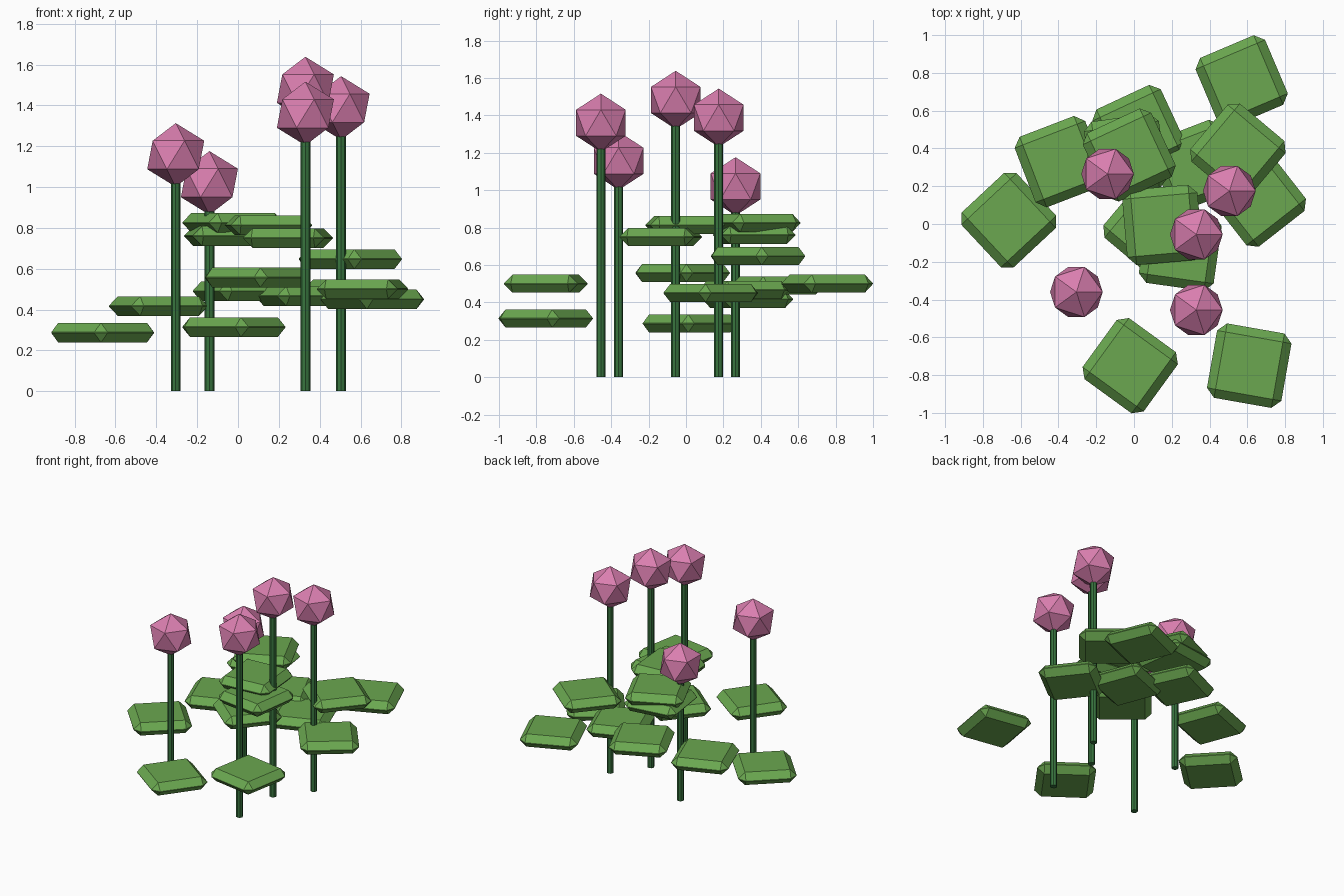
import bpy
import math

cube = bpy.data.objects.get("Cube")
if cube:
    bpy.data.objects.remove(cube, do_unlink=True)


def make_material(name, color):
    mat = bpy.data.materials.new(name)
    mat.use_nodes = True
    mat.diffuse_color = (*color, 1)
    mat.node_tree.nodes["Principled BSDF"].inputs["Base Color"].default_value = (*color, 1)
    return mat


leaf_green = make_material("leaf_green", (0.145, 0.39, 0.08))
stem_green = make_material("stem_green", (0.04, 0.18, 0.05))
petal_pink = make_material("petal_pink", (0.70, 0.21, 0.43))

LEAF_SIZE, LEAF_THICK = 0.4, 0.096
HEAD_RADIUS, STEM_RADIUS = 0.156, 0.024


def finish(name, mat):
    obj = bpy.context.object
    obj.name = name
    obj.data.materials.append(mat)
    return obj


# Flat square pads with fully chamfered rims
def add_leaf(index, x, y, z, angle):
    bpy.ops.mesh.primitive_cube_add(size=1, location=(x, y, z))
    leaf = finish(f"leaf_{index}", leaf_green)
    for v in leaf.data.vertices:
        v.co.x *= LEAF_SIZE
        v.co.y *= LEAF_SIZE
        v.co.z *= LEAF_THICK
    leaf.rotation_euler.z = math.radians(angle)
    bevel = leaf.modifiers.new("chamfer", 'BEVEL')
    bevel.width = LEAF_THICK * 0.48
    bevel.segments = 1
    bevel.limit_method = 'NONE'


# Tall thin stem topped by a faceted blossom
def add_flower(index, x, y, z):
    bpy.ops.mesh.primitive_cylinder_add(vertices=8, radius=STEM_RADIUS, depth=z,
                                        location=(x, y, z / 2))
    finish(f"stem_{index}", stem_green)
    bpy.ops.mesh.primitive_ico_sphere_add(subdivisions=1, radius=HEAD_RADIUS,
                                          location=(x, y, z))
    finish(f"blossom_{index}", petal_pink)


# x, y, z, turn in degrees
leaves = [
    (-0.663, 0.02, 0.287, 43),
    (-0.39, 0.33, 0.417, 21),
    (-0.02, -0.75, 0.314, -36),
    (0.025, 0.49, 0.49, 25),
    (0.09, -0.018, 0.557, 50),
    (0.325, 0.31, 0.466, 21),
    (0.658, 0.132, 0.45, 38),
    (0.61, -0.75, 0.50, -10),
    (0.55, 0.385, 0.647, 50),
    (-0.025, 0.365, 0.825, 25),
    (-0.045, 0.365, 0.76, 8),
    (0.15, -0.005, 0.813, 5),
    (0.245, -0.135, 0.75, -8),
    (0.57, 0.755, 0.50, 23),
]
for i, leaf_spot in enumerate(leaves, 1):
    add_leaf(i, *leaf_spot)

flowers = [
    (-0.305, -0.36, 1.157),
    (-0.14, 0.265, 1.02),
    (0.33, -0.055, 1.482),
    (0.33, -0.455, 1.36),
    (0.505, 0.175, 1.387),
]
for i, flower_spot in enumerate(flowers, 1):
    add_flower(i, *flower_spot)
